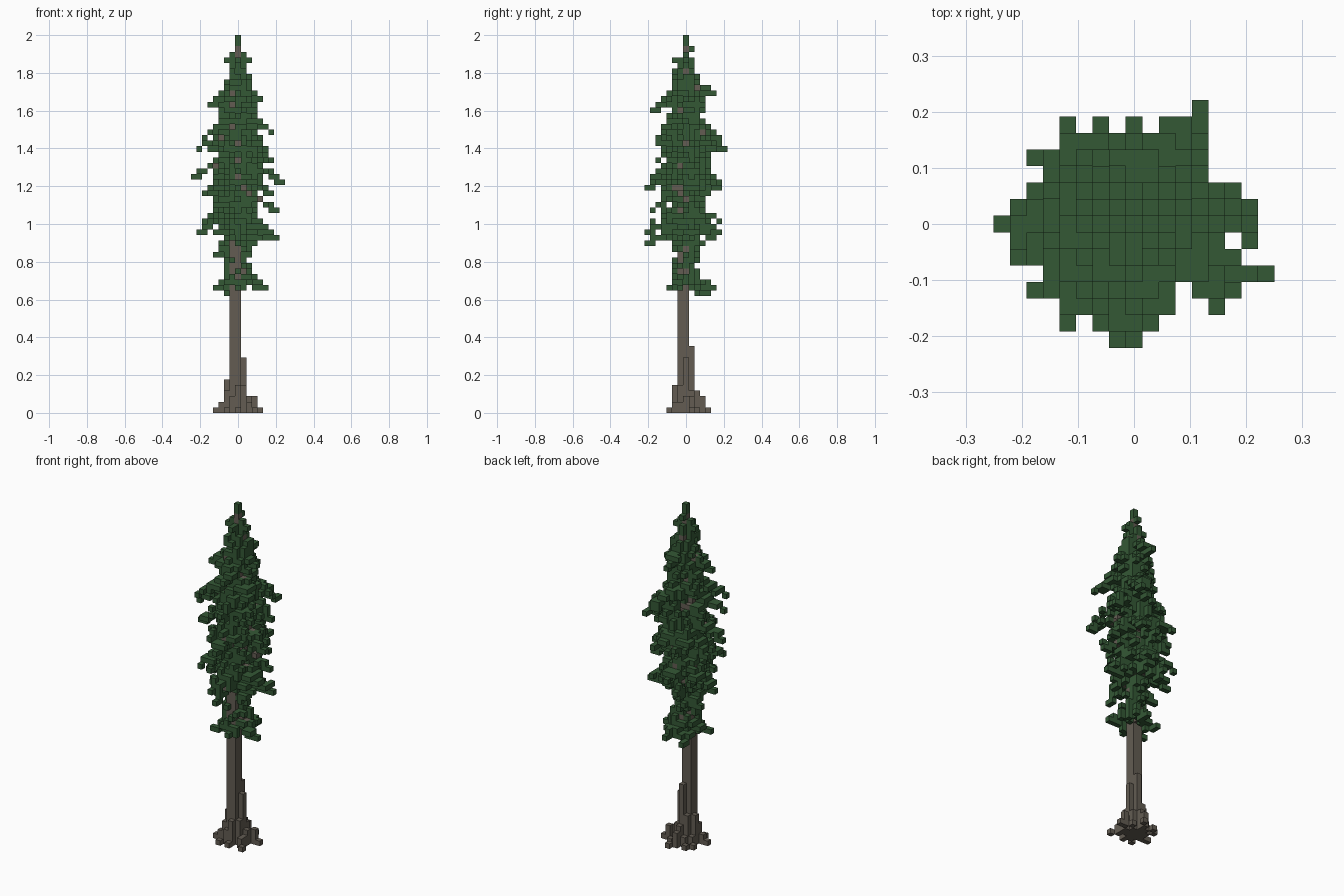
import bpy, bmesh, math, random
from mathutils import Vector

rng = random.Random(7)
ROWS = 68
S = 2.0 / ROWS          # edge of one block

cube = bpy.data.objects.get("Cube")
if cube:
    bpy.data.objects.remove(cube, do_unlink=True)


def material(name, rgb):
    m = bpy.data.materials.new(name)
    m.use_nodes = True
    m.diffuse_color = (*rgb, 1)
    m.node_tree.nodes["Principled BSDF"].inputs["Base Color"].default_value = (*rgb, 1)
    return m


bark = material("grey brown bark", (0.125, 0.108, 0.086))
needles = material("dark green needles", (0.034, 0.098, 0.036))

# Blocks of each part, as integer cells
trunk, roots, twigs, foliage = set(), set(), set(), set()


def column(cells, x, y, low, high):
    cells.update((x, y, z) for z in range(low, high))


# Trunk: two blocks square, a single block near the top
for x in (-1, 0):
    for y in (-1, 0):
        column(trunk, x, y, 0, 53)
column(trunk, 0, 0, 53, 66)

# Buttress roots: x, y, height
for x, y, h in [(-2, 0, 6), (-2, -1, 4), (1, -1, 5), (1, 0, 10), (0, 1, 12), (-1, 1, 6),
                (0, -2, 5), (-1, -2, 3), (1, 1, 4), (2, 0, 3), (2, -1, 2), (3, 1, 3),
                (4, 1, 1), (-3, -1, 2), (-4, -1, 1), (-2, 1, 2), (2, 2, 1), (0, 3, 3),
                (0, 2, 4), (-1, 2, 2), (1, 4, 1), (0, -3, 1), (-2, -3, 1), (2, -2, 2),
                (3, -3, 1), (-3, 2, 1), (-2, 3, 1)]:
    column(roots, x, y, 0, h)


def branch(tx, ty, tz, spread=0.6):
    """A drooping bough from the trunk to its tip cell, with side sprays."""
    length = math.hypot(tx, ty)
    side = Vector((-ty, tx, 0)) / max(length, 1)
    rise = min(3.0, length * 0.4)
    steps = max(2, math.ceil(length * 1.5))
    for i in range(1, steps + 1):
        t = i / steps
        p = Vector((tx * t, ty * t, tz + rise * (1 - t * t)))
        cell = tuple(round(c) for c in p)
        if t < 0.55 and rng.random() < 0.45:
            twigs.add(cell)
        else:
            foliage.add(cell)
        if 0.2 < t < 0.85:
            for s in (-1, 1):
                if rng.random() < spread:
                    foliage.add(tuple(round(c) for c in p + side * s))
            if rng.random() < 0.25:
                foliage.add((cell[0], cell[1], cell[2] + rng.choice((-1, 1))))


# Long boughs on the left, right, front and back: tip cells
for tip in [(-8, 0, 42), (-7, -2, 47), (-7, 1, 32), (-6, -4, 49), (-6, 2, 39), (-6, 4, 34),
            (-5, -1, 55), (-4, 1, 28), (-4, -2, 22),
            (8, -3, 41), (7, 0, 36), (7, 1, 31), (6, -4, 50), (6, 2, 45), (6, 1, 39),
            (5, -1, 33), (5, -1, 22), (4, 0, 56),
            (0, -7, 40), (-1, -7, 32), (0, -7, 30), (1, -6, 54), (-2, -6, 42), (-4, -6, 36),
            (1, -5, 49), (5, -5, 45),
            (4, 7, 47), (2, 6, 49), (3, 6, 40), (0, 6, 34), (-2, 6, 32), (-4, 6, 41),
            (0, 5, 57), (1, 5, 22), (-2, 4, 21)]:
    branch(*tip)

# Crown outline: row, radius
outline = [(21, 2.5), (23, 3.5), (25, 2.5), (29, 2), (31, 5.3), (34, 5.3), (37, 3.8),
           (40, 5.6), (43, 4.2), (47, 5.4), (50, 4.4), (53, 3.2), (55, 3.8), (58, 2.6),
           (60, 2), (62, 1), (63, 2), (65, 1)]


def crown_radius(row):
    for (a, ra), (b, rb) in zip(outline, outline[1:]):
        if a <= row <= b:
            return ra + (rb - ra) * (row - a) / (b - a)
    return 1


# Short boughs fill the crown, turning by the golden angle
angle = 0.0
for row in range(22, 63):
    for k in range(2 if row < 30 else 4):
        angle += 2.4 + rng.uniform(-0.3, 0.3)
        r = crown_radius(row) * rng.uniform(0.7, 1.0)
        branch(round(r * math.cos(angle)), round(r * math.sin(angle)), row)

# Leader shoot and its small whorl
column(foliage, 0, 0, 66, ROWS)
foliage.update([(-1, 0, 63), (-2, 0, 63), (1, 0, 63), (2, 0, 63), (0, -1, 63), (0, -2, 63),
                (0, 1, 65), (0, 1, 63), (-1, 0, 64), (1, 0, 64), (0, -1, 62), (-1, 0, 61)])

# Each cell belongs to one part only
roots -= trunk
twigs -= trunk
foliage -= trunk | twigs
solid = trunk | roots | twigs | foliage

AXES = [Vector((1, 0, 0)), Vector((0, 1, 0)), Vector((0, 0, 1))]


def build(name, cells, mat):
    """Mesh the outer faces of a set of block cells."""
    bm = bmesh.new()
    corners = {}

    def corner(p):
        key = tuple(round(c * 2) for c in p)
        if key not in corners:
            corners[key] = bm.verts.new((p.x * S, p.y * S, (p.z + 0.5) * S))
        return corners[key]

    for cell in sorted(cells):
        c = Vector(cell)
        for i in range(3):
            for sign in (-1, 1):
                n = AXES[i] * sign
                if tuple(round(v) for v in c + n) in solid:
                    continue
                u, v = AXES[(i + 1) % 3] * sign, AXES[(i + 2) % 3]
                ring = [-u - v, u - v, u + v, v - u]
                bm.faces.new([corner(c + (n + q) / 2) for q in ring])
    mesh = bpy.data.meshes.new(name)
    bm.to_mesh(mesh)
    bm.free()
    mesh.materials.append(mat)
    obj = bpy.data.objects.new(name, mesh)
    bpy.context.scene.collection.objects.link(obj)


build("trunk", trunk, bark)
build("roots", roots, bark)
build("twigs", twigs, bark)
build("foliage", foliage, needles)
